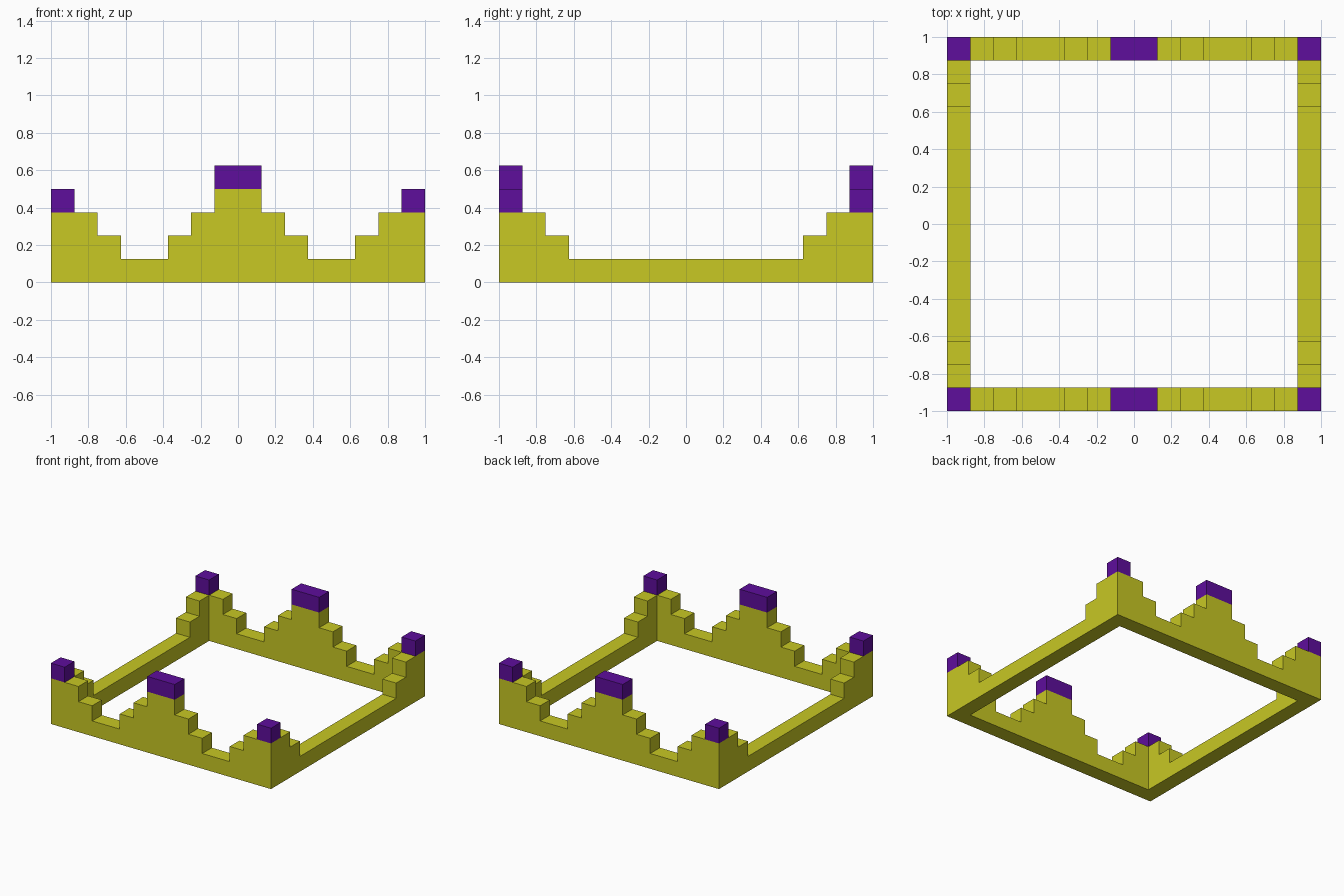
import bpy, bmesh

if "Cube" in bpy.data.objects:
    bpy.data.objects.remove(bpy.data.objects["Cube"])

U = 0.125  # one block


def material(name, rgb):
    m = bpy.data.materials.new(name)
    m.diffuse_color = (*rgb, 1)
    m.use_nodes = True
    m.node_tree.nodes["Principled BSDF"].inputs["Base Color"].default_value = m.diffuse_color
    return m


YELLOW = material("yellow", (0.578, 0.578, 0.0176))
PURPLE = material("purple", (0.112, 0.0044, 0.332))


def stepped_wall(name, steps, place, mat):
    """Extrude a stepped outline one block thick.
    steps: (start, end, base, top) runs in blocks; place maps (along, across, z)."""
    base = steps[0][2]
    outline = [(steps[0][0], base)]
    for a, b, _, top in steps:
        outline += [(a, top), (b, top)]
    outline.append((steps[-1][1], base))
    bm = bmesh.new()
    face = bm.faces.new([bm.verts.new(place(s * U, 0, z * U)) for s, z in outline])
    shift = [q - p for p, q in zip(place(0, 0, 0), place(0, U, 0))]
    ext = bmesh.ops.extrude_face_region(bm, geom=[face], use_keep_orig=True)
    moved = [g for g in ext["geom"] if isinstance(g, bmesh.types.BMVert)]
    bmesh.ops.translate(bm, vec=shift, verts=moved)
    bmesh.ops.recalc_face_normals(bm, faces=bm.faces)
    me = bpy.data.meshes.new(name)
    bm.to_mesh(me)
    bm.free()
    me.materials.append(mat)
    ob = bpy.data.objects.new(name, me)
    bpy.context.collection.objects.link(ob)


def mirrored(half):
    """Complete a left half of (start, end, top) runs across the centre."""
    runs = half + [(-b, -a, t) for a, b, t in reversed(half)]
    return [(a, b, 0, t) for a, b, t in runs if a != b]


# Step heights: corner stairs, and the central pyramid on front and back
corner = [(-6, -5, 2)]
long_steps = mirrored([(-8, -6, 3)] + corner + [(-5, -3, 1), (-3, -2, 2),
                                               (-2, -1, 3), (-1, 0, 4)])
side_steps = mirrored([(-7, -6, 3)] + corner + [(-5, 0, 1)])

for label, s in (("front", -1), ("back", 1)):
    def along_x(a, t, z, s=s):
        return (a, s * (1 - t), z)
    stepped_wall(label + "_wall", long_steps, along_x, YELLOW)
    # Purple caps on the pyramid and the corners
    stepped_wall(label + "_centre_cap", [(-1, 1, 4, 5)], along_x, PURPLE)
    stepped_wall(label + "_left_corner_cap", [(-8, -7, 3, 4)], along_x, PURPLE)
    stepped_wall(label + "_right_corner_cap", [(7, 8, 3, 4)], along_x, PURPLE)

# Side walls fit between the front and back walls
for label, s in (("left", -1), ("right", 1)):
    stepped_wall(label + "_wall", side_steps,
                 lambda a, t, z, s=s: (s * (1 - t), a, z), YELLOW)
